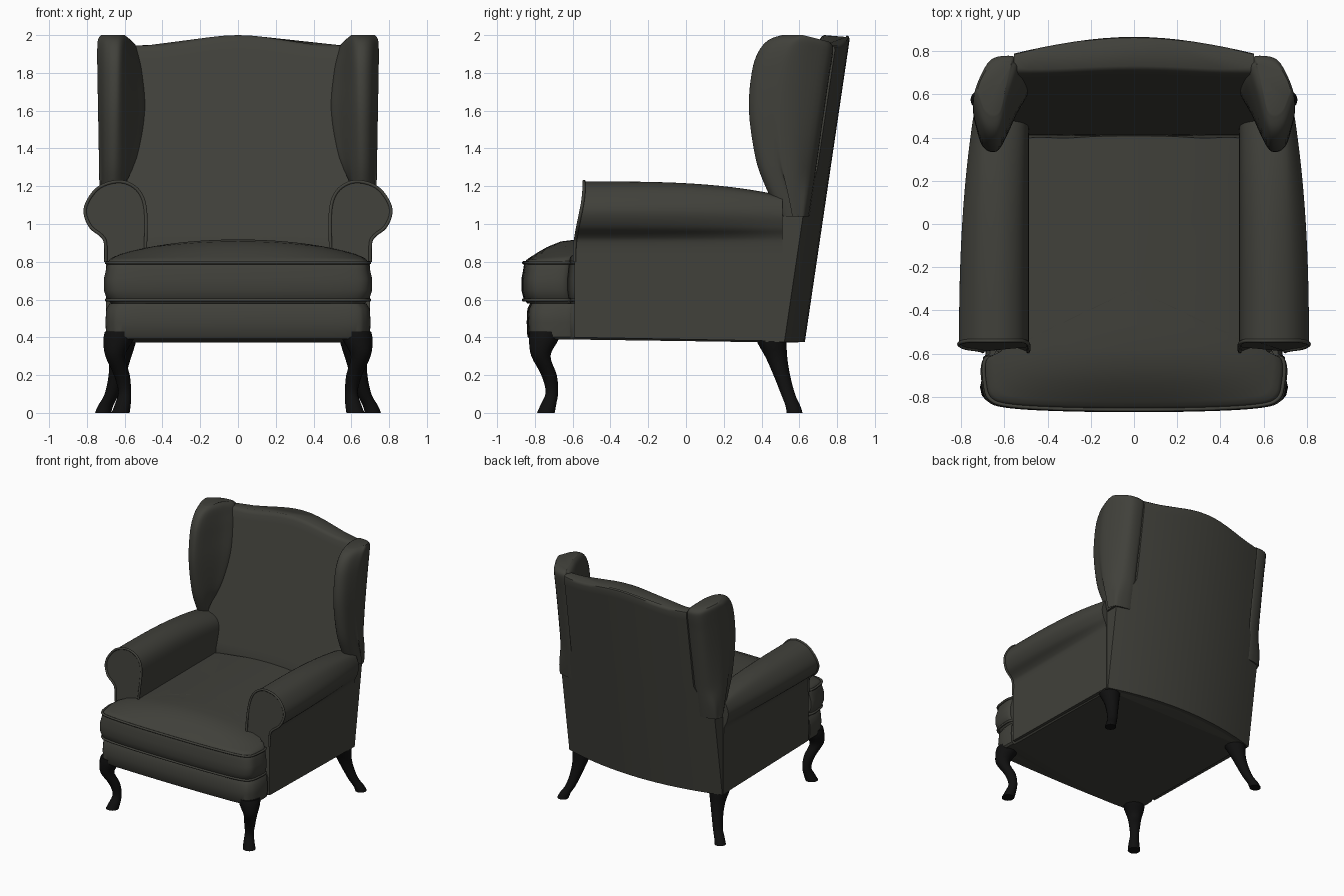
import bpy, bmesh, math

if "Cube" in bpy.data.objects:
    bpy.data.objects.remove(bpy.data.objects["Cube"])


def material(name, rgb):
    m = bpy.data.materials.new(name)
    m.diffuse_color = (*rgb, 1)
    m.use_nodes = True
    m.node_tree.nodes["Principled BSDF"].inputs["Base Color"].default_value = m.diffuse_color
    return m


FABRIC = material("charcoal fabric", (0.052, 0.052, 0.043))
WOOD = material("black wood", (0.005, 0.005, 0.005))


def spline(pts, n, closed=False):
    """Smooth curve through points of any dimension."""
    out, c = [], len(pts)
    for i in range(c if closed else c - 1):
        q = [pts[j % c] if closed else pts[max(0, min(c - 1, j))] for j in range(i - 1, i + 3)]
        for k in range(n):
            t = k / n
            out.append(tuple(0.5 * (2 * b + (d - a) * t + (2 * a - 5 * b + 4 * d - e) * t * t
                                    + (3 * b - a - 3 * d + e) * t ** 3) for a, b, d, e in zip(*q)))
    return out if closed else out + [tuple(pts[-1])]


def loft(name, rings, mat, angle=40):
    """Skin closed rings and cap both ends."""
    bm = bmesh.new()
    vs = [[bm.verts.new(p) for p in r] for r in rings]
    n = len(rings[0])
    for a, b in zip(vs, vs[1:]):
        for i in range(n):
            bm.faces.new((a[i], a[(i + 1) % n], b[(i + 1) % n], b[i]))
    bm.faces.new(vs[0])
    bm.faces.new(vs[-1])
    bmesh.ops.recalc_face_normals(bm, faces=bm.faces)
    me = bpy.data.meshes.new(name)
    bm.to_mesh(me)
    bm.free()
    me.materials.append(mat)
    me.shade_smooth()
    me.set_sharp_from_angle(angle=math.radians(angle))
    ob = bpy.data.objects.new(name, me)
    bpy.context.collection.objects.link(ob)
    return ob


def piping(name, pts, r=0.009):
    cu = bpy.data.curves.new(name, 'CURVE')
    cu.dimensions = '3D'
    cu.bevel_depth = r
    cu.bevel_resolution = 2
    s = cu.splines.new('POLY')
    s.points.add(len(pts) - 1)
    for p, q in zip(s.points, pts):
        p.co = (*q, 1)
    cu.materials.append(FABRIC)
    bpy.context.collection.objects.link(bpy.data.objects.new(name, cu))


def mirrored(half):
    """Close a right-hand half outline by mirroring it in x."""
    return spline(half + [(-x, y) for x, y in half[-2:0:-1]], 6, True)


def scaled(outline, off):
    s = 1 + off / 0.6
    return [(x * s, -0.3 + (y + 0.3) * s) for x, y in outline]


def smooth01(t):
    t = max(0, min(1, t))
    return t * t * (3 - 2 * t)


# Seat base with rounded front corners and bowed back
base = mirrored([(0, -.84), (.4, -.835), (.61, -.825), (.67, -.79), (.695, -.72), (.695, -.62),
                 (.68, -.55), (.68, 0), (.675, .47), (.66, .51), (.4, .575), (0, .61)])
loft("seat_base", [[(x, y, z - (.02 * (y + .84) / 1.4 if z < .45 else 0)) for x, y in scaled(base, o)]
                   for z, o in ((.392, -.012), (.405, 0), (.48, .004), (.55, 0), (.578, -.015))], FABRIC)

# Seat cushion with domed top
cushion = mirrored([(0, -.86), (.35, -.855), (.58, -.84), (.665, -.81), (.69, -.74), (.69, -.63),
                    (.62, -.55), (.6, 0), (.58, .38), (.3, .42), (0, .43)])


def dome(x, y):
    f = math.sin(max(0, min(1, (y + .86) / .27)) * math.pi / 2)
    return .80 + .118 * max(0, 1 - (x / .7) ** 2) ** .7 * f


rings = [[(x, y, z) for x, y in scaled(cushion, o)]
         for z, o in ((.58, -.02), (.605, 0), (.65, .012), (.71, .012), (.76, .002), (.795, -.004))]
for s in (.97, .93, .87, .78, .65, .5, .3, .1, .02):
    rings.append([(x, y, dome(x, y)) for x, y in scaled(cushion, (s - 1) * .6)])
loft("seat_cushion", rings, FABRIC)
front = sorted((p for p in cushion if p[1] < -.58), key=lambda p: math.atan2(p[0], .3 - p[1]))
left = [p for p in cushion if p[1] < -.58 and p[0] < 0]
right = [p for p in cushion if p[1] < -.58 and p[0] >= 0]
for label, z in (("top", .795), ("bottom", .598)):
    piping(f"cushion_{label}_piping", [(x, y, z) for x, y in left + right])

# Curved back rest
Z0 = .375


def back_y(x, z):
    return .63 + .148 * (z - .38) - .11 * (x / .7) ** 2


def front_y(z):
    return .41 + .276 * max(0, z - .9)


def back_ring(t, squeeze):
    z_nom = Z0 + t * 1.6
    w = .695 - .14 * smooth01((z_nom - 1.08) / .25)
    fw = min(w, .6)
    xs = [i / 8 for i in range(-8, 9)]

    def height(x):
        top = 1.945 + .055 * math.cos(math.pi / 2 * min(1, abs(x) / .5)) ** 2
        return Z0 + t * (top - Z0)
    pts = [(u * fw, front_y(height(u * fw)) + squeeze, height(u * fw)) for u in xs]
    h = height(w)
    side = max(back_y(w, h) - .12, front_y(h) + squeeze + .01)
    pts.append((w, side, h))
    pts += [(u * w, back_y(u * w, height(u * w)) - squeeze, height(u * w)) for u in reversed(xs)]
    pts.append((-w, side, h))
    return pts


loft("back_rest", [back_ring(i / 32 * .985, 0) for i in range(33)]
     + [back_ring(.995, .006), back_ring(1, .018)], FABRIC)

# Arm cross-section (x, z): inner wall, scroll, outer panel
roll = spline([(.49, .86), (.488, 1.05), (.51, 1.15), (.565, 1.207), (.64, 1.225), (.73, 1.197), (.79, 1.13),
               (.81, 1.06), (.78, .985), (.725, .94), (.702, .9), (.70, .8)], 4)
section = [(.49, .39)] + roll + [(.70, .39)]


def arm_ring(y):
    t = (y + .59) / 1.1
    h = 1 - .28 * max(0, (y + .5) / .95) ** 3
    k = 1 - .62 * t ** 2.5
    out = []
    for x, z in section:
        yy = y + .05 * smooth01((z - .85) / .35) * max(0, 1 - t * 4)
        if x > .70:
            x = .70 + (x - .70) * k
        if z > 1:
            z = 1 + (z - 1) * h
        if z < .4:
            z = .40 - .02 * t
        out.append((x, yy, z))
    return out


# Wing levels: height, front y, inner x, plan scale
levels = spline([(1.04, .49, .63, .97), (1.2, .42, .60, 1), (1.35, .368, .53, 1), (1.6, .333, .49, 1),
                 (1.8, .348, .505, 1), (1.91, .38, .525, .99), (1.975, .425, .54, .94), (2.0, .47, .56, .78)], 4)


def wing_ring(z, yf, xin, s):
    yb = back_y(.6, z)
    d = yb - yf
    low = smooth01((1.3 - z) / .2)
    xo = .732 + .016 * (z - 1.1) / .9
    yi = front_y(z) + .02
    plan = [(.56, yb), (.66 + .035 * low, yb - .015), (.72, yb - .3 * d), (xo, yf + .45 * d),
            (xo - .012, yf + .11), (.703, yf + .03), (.657, yf), (.612, yf + .03),
            (.612 + (xin - .612) * .6, yf + .03 + (yi - yf - .03) * .6), (xin, yi),
            (.55, min(yi + .07, yb - .03))]
    out = []
    for x, y in spline(plan, 4, True):
        x, y = .64 + (x - .64) * s, .64 + (y - .64) * s
        out.append((x, y, z - max(0, y - .62) * .25 * max(0, (z - 1.8) / .2)))
    return out


# Leg paths: x, y, z, radius
front_leg = spline([(.62, -.745, .43, .085), (.635, -.755, .38, .078), (.65, -.768, .30, .052),
                    (.615, -.725, .20, .042), (.60, -.71, .11, .034), (.61, -.728, .045, .042),
                    (.622, -.742, 0, .048)], 4)
back_leg = spline([(.615, .44, .43, .085), (.62, .455, .37, .078), (.625, .48, .29, .058),
                   (.64, .507, .20, .045), (.668, .54, .10, .038), (.70, .565, .04, .04),
                   (.714, .575, 0, .043)], 4)


def leg_rings(path):
    return [[(x + r * math.cos(a * math.pi / 7), y + r * math.sin(a * math.pi / 7), max(0, z))
             for a in range(14)] for x, y, z, r in path]


# Paired parts on both sides
for side, sg in (("right", 1), ("left", -1)):
    def flip(rings):
        return [[(sg * x, y, z) for x, y, z in r] for r in rings]
    arm = [arm_ring(-.59 + 1.1 * i / 20) for i in range(21)]
    loft(f"{side}_arm", flip(arm), FABRIC)
    piping(f"{side}_arm_piping", flip([arm[0][1:-1]])[0])
    loft(f"{side}_wing", flip([wing_ring(*l) for l in levels]), FABRIC, 50)
    loft(f"{side}_front_leg", flip(leg_rings(front_leg)), WOOD)
    loft(f"{side}_back_leg", flip(leg_rings(back_leg)), WOOD)
